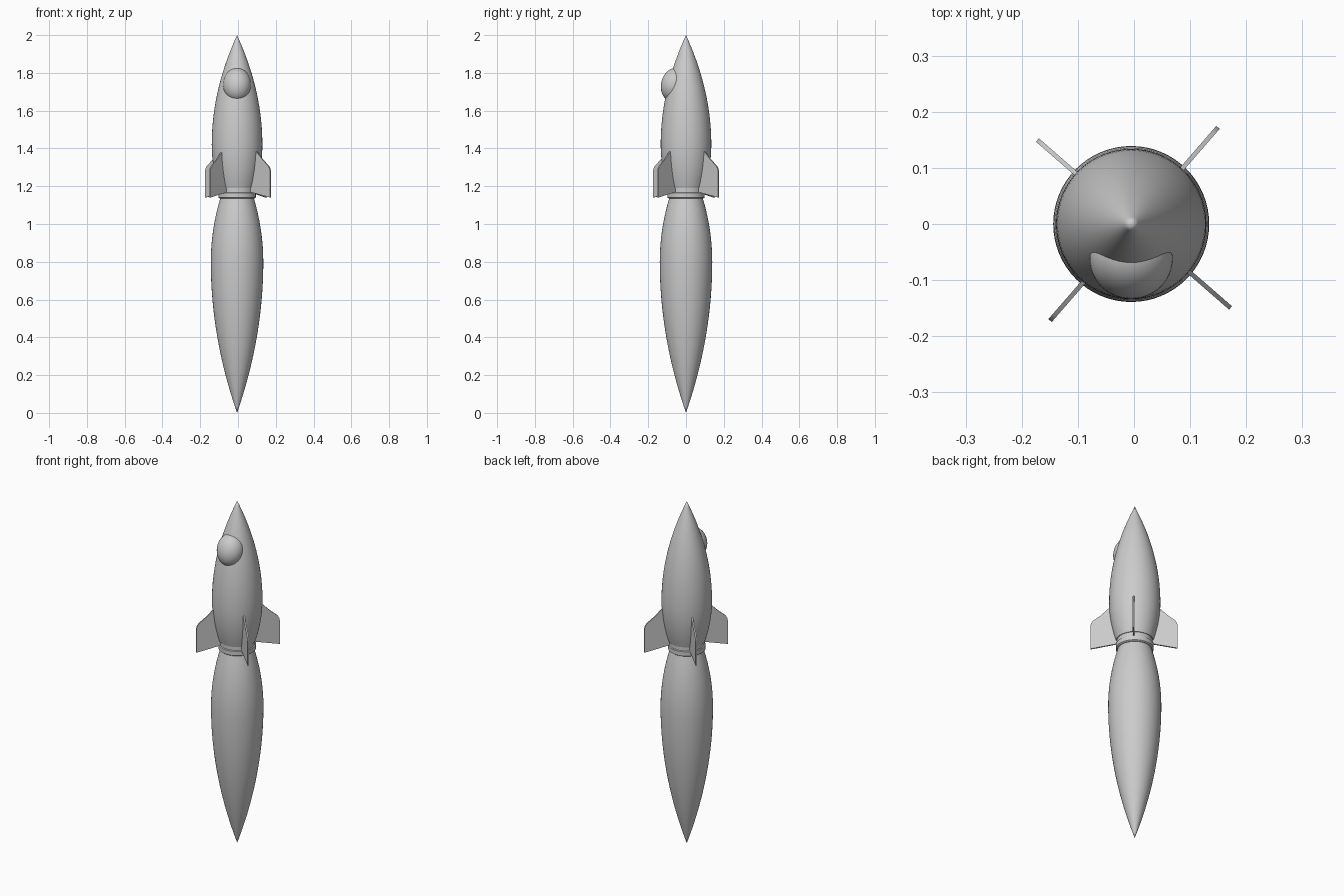
import bpy, bmesh, math
from mathutils import Matrix

if "Cube" in bpy.data.objects:
    bpy.data.objects.remove(bpy.data.objects["Cube"])

CX = -0.005  # the hull axis sits slightly off the fin centre


def finish(name, bm, smooth=True):
    bmesh.ops.recalc_face_normals(bm, faces=bm.faces[:])
    me = bpy.data.meshes.new(name)
    bm.to_mesh(me)
    bm.free()
    ob = bpy.data.objects.new(name, me)
    bpy.context.collection.objects.link(ob)
    if smooth:
        bpy.ops.object.select_all(action='DESELECT')
        ob.select_set(True)
        bpy.context.view_layer.objects.active = ob
        bpy.ops.object.shade_smooth_by_angle(angle=math.radians(35))
    return ob


def lathe(name, profile, n=64):
    """Revolve (radius, z) points about the hull axis."""
    bm = bmesh.new()
    vs = [bm.verts.new((CX + r, 0, z)) for r, z in profile]
    es = [bm.edges.new(p) for p in zip(vs, vs[1:])]
    bmesh.ops.spin(bm, geom=vs + es, cent=(CX, 0, 0), axis=(0, 0, 1),
                   angle=math.tau, steps=n, use_merge=True)
    bmesh.ops.remove_doubles(bm, verts=bm.verts[:], dist=1e-5)
    return finish(name, bm)


def ogive(radius, z_wide, z_tip, steps=20):
    """Rounded taper from the widest ring to a point."""
    return [(radius * (1 - (i / steps) ** 2), z_wide + (z_tip - z_wide) * i / steps)
            for i in range(steps + 1)]


def bulge(r_wide, z_wide, r_end, z_end, steps=8):
    """Rounded taper from the widest ring to a narrower end ring."""
    return [(r_wide + (r_end - r_wide) * (i / steps) ** 2, z_wide + (z_end - z_wide) * i / steps)
            for i in range(steps, 0, -1)]


# Rocket hull
lathe("hull", [(0, 1.19)] + bulge(0.134, 1.42, 0.098, 1.19) + ogive(0.134, 1.42, 2.0))

# Stepped nozzle collar
lathe("nozzle_collar", [(0, 1.2), (0.094, 1.2), (0.094, 1.168), (0.099, 1.165),
                        (0.099, 1.14), (0.092, 1.135), (0, 1.135)])

# Exhaust flame
lathe("flame", [(0, 1.14)] + bulge(0.139, 0.8, 0.088, 1.14) + ogive(0.139, 0.8, 0.0, 24))

# Bubble canopy, leaning with the nose
bm = bmesh.new()
bmesh.ops.create_uvsphere(bm, u_segments=48, v_segments=24, radius=1, matrix=(
    Matrix.Translation((CX, -0.062, 1.738)) @ Matrix.Rotation(math.radians(-15), 4, 'X')
    @ Matrix.Diagonal((0.074, 0.07, 0.09, 1))))
finish("canopy", bm)

# Four swept fins with a rounded outer top corner
outline = [(0.085, 1.17), (0.228, 1.14), (0.228, 1.275), (0.225, 1.292), (0.215, 1.308),
           (0.175, 1.34), (0.13, 1.385), (0.10, 1.385)]
for k in range(4):
    bm = bmesh.new()
    face = bm.faces.new([bm.verts.new((r, -0.004, z)) for r, z in outline])
    ext = bmesh.ops.extrude_face_region(bm, geom=[face])
    bmesh.ops.translate(bm, vec=(0, 0.008, 0),
                        verts=[v for v in ext["geom"] if isinstance(v, bmesh.types.BMVert)])
    bmesh.ops.rotate(bm, verts=bm.verts[:], cent=(0, 0, 0),
                     matrix=Matrix.Rotation(math.radians(49 + 90 * k), 3, 'Z'))
    finish(f"fin_{k + 1}", bm)
